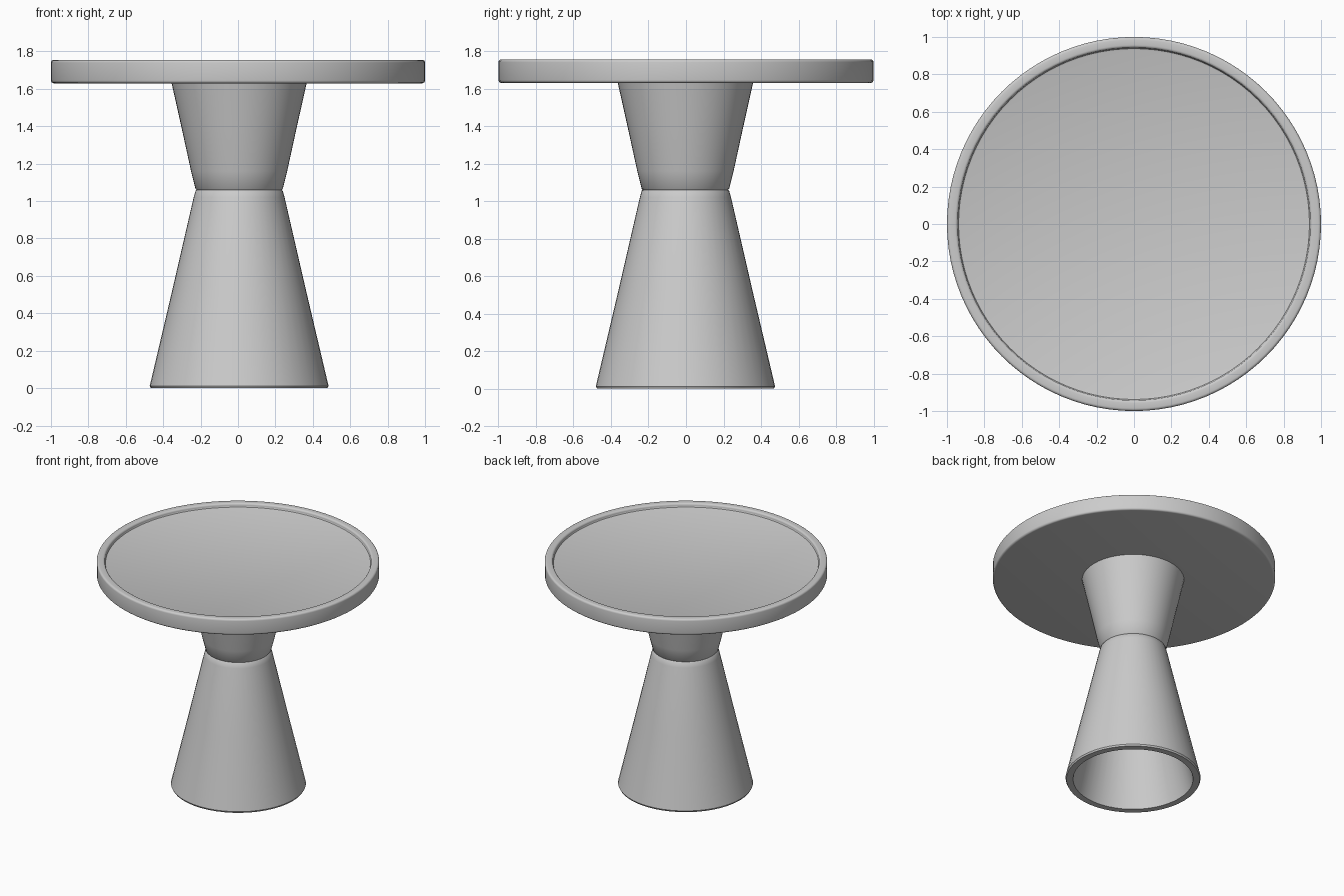
import bpy
import math

cube = bpy.data.objects.get("Cube")
if cube:
    bpy.data.objects.remove(cube, do_unlink=True)

grey = bpy.data.materials.new("plain grey")
grey.use_nodes = True
colour = (0.6, 0.6, 0.6, 1)
grey.diffuse_color = colour
grey.node_tree.nodes["Principled BSDF"].inputs["Base Color"].default_value = colour


def lathe(name, profile, sides, centre=(0, 0)):
    """Revolve (radius, height) points round z; zero radius makes a pole."""
    verts, rings = [], []
    for r, z in profile:
        count = sides if r > 0 else 1
        rings.append([len(verts) + i % count for i in range(sides)])
        for i in range(count):
            a = math.tau * i / sides
            verts.append((r * math.cos(a), r * math.sin(a), z))
    faces = []
    for low, high in zip(rings, rings[1:]):
        for i in range(sides):
            j = (i + 1) % sides
            quad = (low[i], low[j], high[j], high[i])
            faces.append(list(dict.fromkeys(quad)))
    mesh = bpy.data.meshes.new(name)
    mesh.from_pydata(verts, [], faces)
    mesh.materials.append(grey)
    obj = bpy.data.objects.new(name, mesh)
    obj.location = (*centre, 0)
    bpy.context.collection.objects.link(obj)
    bpy.ops.object.select_all(action="DESELECT")
    obj.select_set(True)
    bpy.context.view_layer.objects.active = obj
    bpy.ops.object.shade_smooth_by_angle(angle=math.radians(35))
    return obj


def rounded(r, z, radius, start, steps=4):
    """Quarter-circle of profile points, sweeping anticlockwise."""
    return [(r + radius * math.cos(a), z + radius * math.sin(a))
            for a in (math.radians(start + 90 * i / steps) for i in range(steps + 1))]


# Round tray top: soft outer edges, a raised rim and a shallow recess
top_profile = [(0, 1.63)]
top_profile += rounded(0.985, 1.645, 0.015, -90)
top_profile += rounded(0.985, 1.74, 0.015, 0)
top_profile += rounded(0.957, 1.74, 0.015, 90)
top_profile += [(0.942, 1.735), (0.938, 1.728), (0.93, 1.725), (0, 1.725)]
lathe("tray_top", top_profile, 96)

# Hollow pedestal: flared foot, pinched waist and flared neck
pedestal_profile = [
    (0, 1.02), (0.18, 1.02), (0.425, 0.0), (0.472, 0.0), (0.478, 0.012),
    (0.356, 0.53), (0.243, 1.02), (0.233, 1.055), (0.228, 1.06),
    (0.233, 1.065), (0.257, 1.16), (0.305, 1.38), (0.362, 1.635), (0, 1.635),
]
lathe("pedestal", pedestal_profile, 48, centre=(0.006, -0.003))
